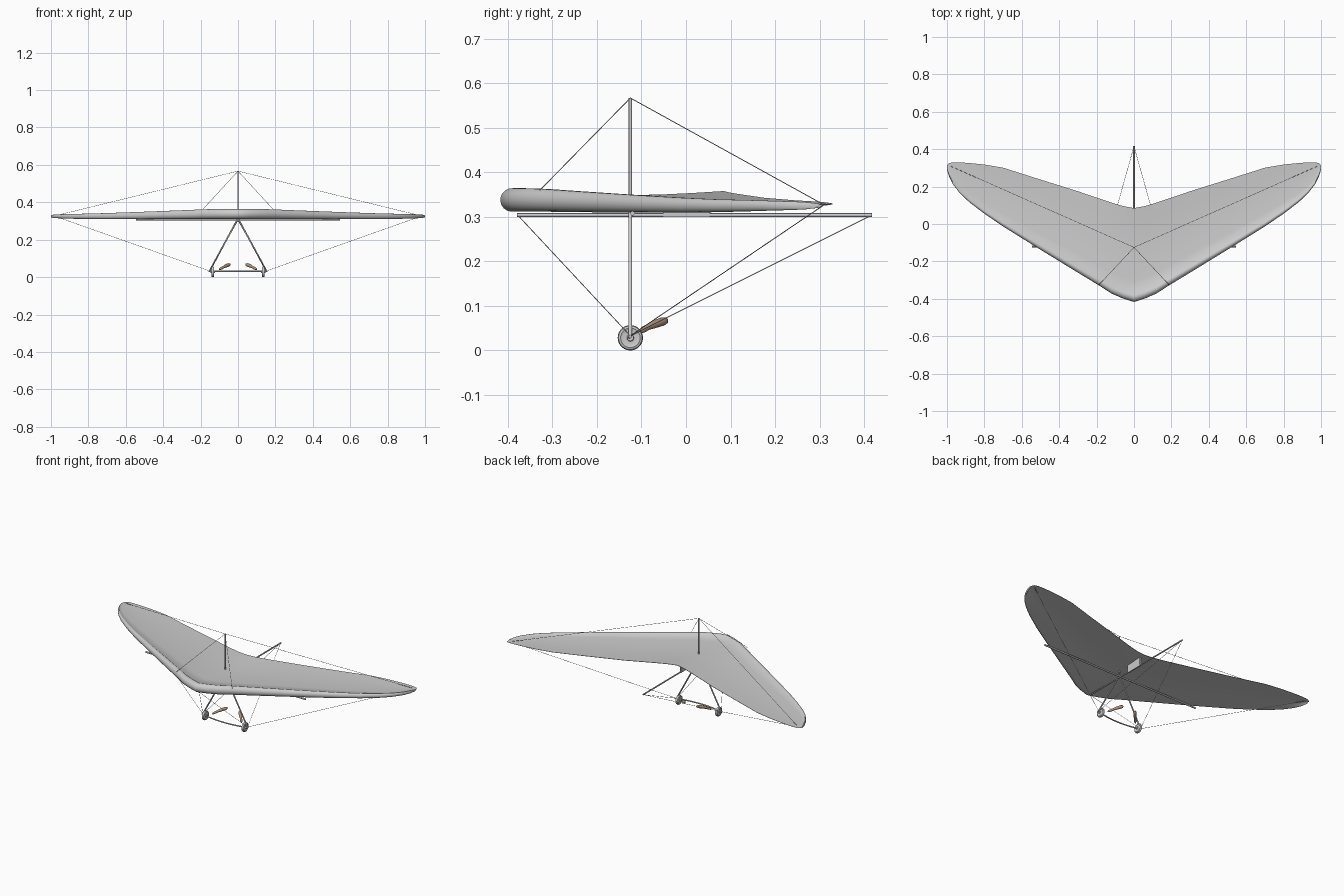
import bpy, bmesh
from math import sin, cos, radians, pi
from mathutils import Vector

if "Cube" in bpy.data.objects:
    bpy.data.objects.remove(bpy.data.objects["Cube"])

def add_object(name, bm, mat=None, angle=40):
    bmesh.ops.recalc_face_normals(bm, faces=bm.faces)
    me = bpy.data.meshes.new(name)
    bm.to_mesh(me)
    bm.free()
    ob = bpy.data.objects.new(name, me)
    bpy.context.collection.objects.link(ob)
    if mat:
        me.materials.append(mat)
    bpy.ops.object.select_all(action='DESELECT')
    ob.select_set(True)
    bpy.context.view_layer.objects.active = ob
    bpy.ops.object.shade_smooth_by_angle(angle=radians(angle))
    return ob

def loft(bm, rings, cap_start=True, cap_end=True):
    vs = [[bm.verts.new(p) for p in ring] for ring in rings]
    n = len(vs[0])
    for a, b in zip(vs, vs[1:]):
        for i in range(n):
            j = (i + 1) % n
            bm.faces.new((a[i], a[j], b[j], b[i]))
    if cap_start:
        bm.faces.new(vs[0])
    if cap_end:
        bm.faces.new(vs[-1])

def tube(bm, points, radii, sides=12):
    """Round tube through points, with one radius per point."""
    pts = [Vector(p) for p in points]
    if not isinstance(radii, (list, tuple)):
        radii = [radii] * len(pts)
    rings = []
    for i, p in enumerate(pts):
        d = (pts[min(i + 1, len(pts) - 1)] - pts[max(i - 1, 0)]).normalized()
        ref = Vector((0, 0, 1)) if abs(d.z) < 0.95 else Vector((0, 1, 0))
        u = d.cross(ref).normalized()
        v = d.cross(u)
        rings.append([p + (u * cos(2 * pi * k / sides) + v * sin(2 * pi * k / sides)) * radii[i]
                      for k in range(sides)])
    loft(bm, rings)

def tube_object(name, points, radii, sides=12, mat=None):
    bm = bmesh.new()
    tube(bm, points, radii, sides)
    return add_object(name, bm, mat)

# Sail stations: x, leading y, trailing y, nose radius, nose height, trailing height
stations = [
    (0.00, -0.417, 0.085, 0.0265, 0.338, 0.358),
    (0.06, -0.398, 0.096, 0.0265, 0.338, 0.355),
    (0.12, -0.372, 0.114, 0.0262, 0.338, 0.352),
    (0.18, -0.333, 0.134, 0.0255, 0.337, 0.349),
    (0.30, -0.260, 0.175, 0.0235, 0.334, 0.343),
    (0.53, -0.119, 0.247, 0.0195, 0.329, 0.337),
    (0.70, -0.013, 0.301, 0.0165, 0.326, 0.334),
    (0.80, 0.055, 0.318, 0.0145, 0.325, 0.332),
    (0.88, 0.116, 0.326, 0.0130, 0.325, 0.331),
    (0.93, 0.163, 0.329, 0.0115, 0.325, 0.330),
    (0.97, 0.215, 0.329, 0.0100, 0.325, 0.329),
    (0.99, 0.257, 0.325, 0.0085, 0.325, 0.328),
    (1.00, 0.290, 0.315, 0.0050, 0.325, 0.326),
]

def sail_section(x, le, te, r, zc, zt):
    y0, z0 = le + 1.7 * r, zc + 0.72 * r
    c = te - y0
    top = lambda v: z0 + (zt - z0) * v - 0.02 * c * sin(pi * v)
    fr = (1, 0.85, 0.7, 0.5, 0.3, 0.15)
    ring = [Vector((x, y0 + c * v, top(v))) for v in fr]
    # rolled leading edge
    for a in range(45, 286, 20):
        ring.append(Vector((x, le + r + r * cos(radians(a)), zc + r * sin(radians(a)))))
    # underside, thinning to a single sheet
    for v, t in ((0.15, 1.25), (0.3, 0.75), (0.5, 0.25), (0.7, 0.12), (0.85, 0.1), (1, 0.08)):
        ring.append(Vector((x, y0 + c * v, top(v) - t * r)))
    return ring

bm = bmesh.new()
loft(bm, [sail_section(*s) for s in stations], cap_start=False)
sail = add_object("sail", bm, angle=50)
mir = sail.modifiers.new("mirror", 'MIRROR')
mir.use_clip = True

# Straight frame tubes
Y = -0.125
TOP = (0, Y, 0.567)
tube_object("keel_tube", [(0, -0.38, 0.304), (0, 0.418, 0.304)], 0.0042)
tube_object("crossbar", [(-0.545, -0.12, 0.308), (0.545, -0.12, 0.308)], 0.005)
tube_object("kingpost", [(0, Y, 0.30), TOP], 0.0036)

# Keel pocket fin between keel and sail
bm = bmesh.new()
loft(bm, [[(x, -0.052, 0.30), (x, 0.054, 0.30), (x, 0.054, 0.354), (x, -0.052, 0.348)]
          for x in (-0.004, 0.004)])
add_object("keel_pocket", bm)

# Control bar bowed forward
tube_object("base_bar", [(0.157 * t, Y - 0.022 * (1 - t * t), 0.031)
                         for t in [i / 8 - 1 for i in range(17)]], 0.0038)

skin = bpy.data.materials.new("glove_brown")
skin.diffuse_color = (0.42, 0.29, 0.2, 1)
skin.use_nodes = True
skin.node_tree.nodes["Principled BSDF"].inputs["Base Color"].default_value = skin.diffuse_color

wires = bmesh.new()
for s, side in ((-1, "left"), (1, "right")):
    corner = (0.152 * s, Y, 0.033)
    tip = (0.982 * s, 0.31, 0.327)
    tube_object(side + "_downtube", [(0.002 * s, Y, 0.31), corner], 0.0042)
    # Wheel: turned rim with hub
    w = 0.135 * s
    prof = [(-0.012, 0.007), (-0.007, 0.008), (-0.006, 0.018), (-0.008, 0.022), (-0.006, 0.0265),
            (0, 0.0285), (0.006, 0.0265), (0.008, 0.022), (0.006, 0.018), (0.007, 0.008), (0.012, 0.007)]
    bm = bmesh.new()
    loft(bm, [[(w + dx, Y + r * cos(2 * pi * k / 28), 0.0285 + r * sin(2 * pi * k / 28))
               for k in range(28)] for dx, r in prof])
    add_object(side + "_wheel", bm)
    # Gloved hand and forearm reaching back from the bar
    a, b = Vector((0.1 * s, -0.108, 0.040)), Vector((0.042 * s, -0.042, 0.068))
    tube_object(side + "_hand_grip",
                [a.lerp(b, t) + Vector((0, 0, 0.003 * sin(pi * t))) for t in (0, 0.06, 0.2, 0.35, 0.6, 0.85, 0.96, 1)],
                [0.002, 0.005, 0.0072, 0.0065, 0.009, 0.0095, 0.007, 0.003], 14, skin)
    # Rigging wires
    for p, q in ((TOP, tip), (TOP, (0.19 * s, -0.328, 0.36)), (corner, tip),
                 (corner, (0, -0.377, 0.303)), (corner, (0, 0.415, 0.303))):
        tube(wires, [p, q], 0.001, 6)
add_object("rigging_wires", wires)
